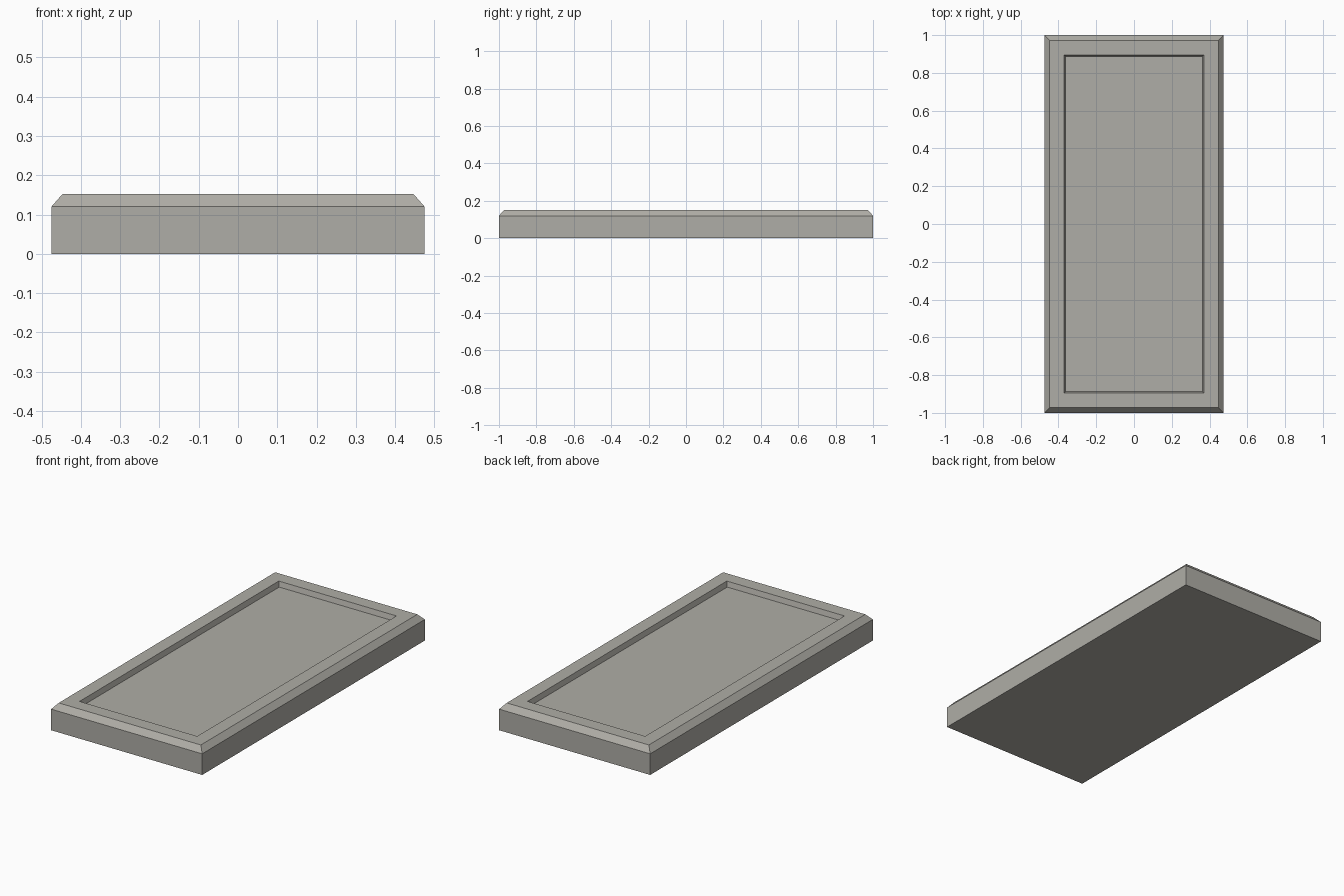
import bpy, bmesh

if "Cube" in bpy.data.objects:
    bpy.data.objects.remove(bpy.data.objects["Cube"])

# Nested rectangular rings (half x, half y, z): base, side, chamfer, rim, recess floor
rings = [(0.475, 1.0, 0.0), (0.475, 1.0, 0.12), (0.447, 0.972, 0.152),
         (0.37, 0.895, 0.152), (0.362, 0.887, 0.123)]

bm = bmesh.new()
loops = [[bm.verts.new((sx * x, sy * y, z))
          for sx, sy in ((-1, -1), (1, -1), (1, 1), (-1, 1))] for x, y, z in rings]

# Bridge neighbouring rings, then cap the underside and the recessed panel
for a, b in zip(loops, loops[1:]):
    for i in range(4):
        j = (i + 1) % 4
        bm.faces.new((a[i], a[j], b[j], b[i]))
bm.faces.new(loops[0][::-1])
bm.faces.new(loops[-1])
bmesh.ops.recalc_face_normals(bm, faces=bm.faces)

mesh = bpy.data.meshes.new("recessed_slab")
bm.to_mesh(mesh)
bm.free()
slab = bpy.data.objects.new("recessed_slab", mesh)
bpy.context.collection.objects.link(slab)

# Dark warm stone
stone = bpy.data.materials.new("stone")
stone.diffuse_color = (0.43, 0.42, 0.385, 1)
stone.use_nodes = True
stone.node_tree.nodes["Principled BSDF"].inputs["Base Color"].default_value = stone.diffuse_color
mesh.materials.append(stone)
